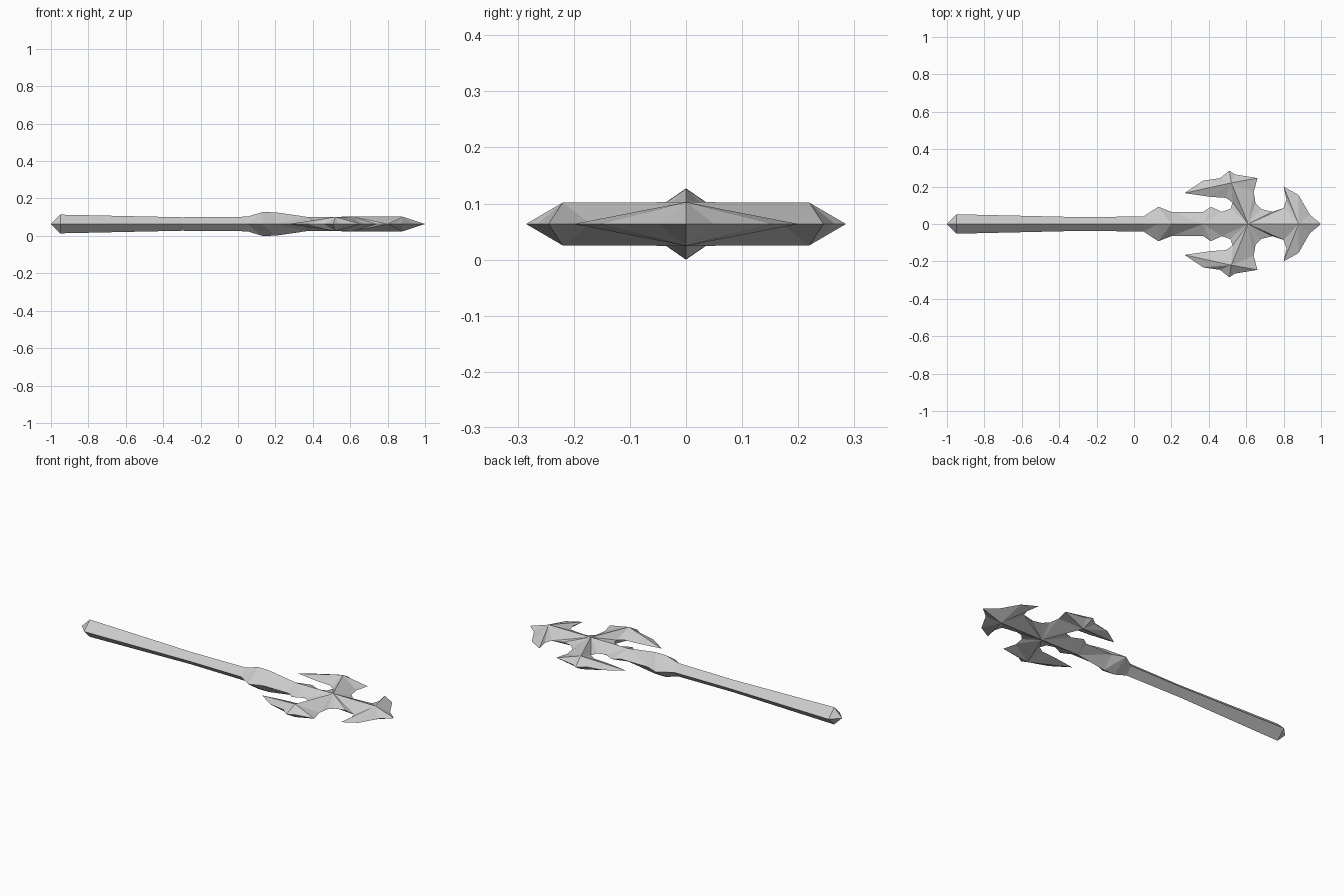
import bpy
import bmesh

MID = 0.0635  # height of the symmetry plane

cube = bpy.data.objects.get("Cube")
if cube:
    bpy.data.objects.remove(cube, do_unlink=True)

steel = bpy.data.materials.new("pale grey")
steel.use_nodes = True
grey = (0.6, 0.6, 0.6, 1)
steel.diffuse_color = grey
steel.node_tree.nodes["Principled BSDF"].inputs["Base Color"].default_value = grey


def faceted_part(name, fans):
    """Each fan is a ridge point and the rim points that slope down from it."""
    bm = bmesh.new()
    last_peak = last_rim = None
    for ridge, rim in fans:
        # reuse a ridge point that is visited twice
        peak = next((v for v in bm.verts if tuple(v.co) == tuple(bm_co(ridge))), None)
        peak = peak or bm.verts.new(ridge)
        if last_rim:
            bm.faces.new((peak, last_rim, last_peak))
        for x, y in rim:
            vert = bm.verts.new((x, y, 0))
            if last_rim:
                bm.faces.new((peak, vert, last_rim))
            last_rim = vert
        last_peak = peak
    mesh = bpy.data.meshes.new(name)
    bm.to_mesh(mesh)
    bm.free()
    mesh.materials.append(steel)
    obj = bpy.data.objects.new(name, mesh)
    obj.location.z = MID
    bpy.context.collection.objects.link(obj)
    mirror = obj.modifiers.new("mirror halves", 'MIRROR')
    mirror.use_axis = (False, True, True)
    mirror.merge_threshold = 0.0005
    return obj


def bm_co(point):
    from mathutils import Vector
    return Vector(point)


# Ridge points shared between neighbouring parts
shaft_end = (0.05, 0, 0.039)
collar_end = (0.37, 0, 0.038)
hub = (0.61, 0, 0.039)
prong_peak = (0.52, 0.22, 0.038)
tip_peak = (0.88, 0, 0.039)
shaft_rim = (0.05, 0.04)
collar_rim = (0.37, 0.065)

# Long tapered handle with a pointed butt
faceted_part("shaft", [
    ((-0.95, 0, 0.05), [(-1, 0), (-0.95, 0.052)]),
    ((-0.3, 0, 0.036), [(-0.3, 0.037)]),
    (shaft_end, [shaft_rim]),
])

# Swollen collar below the head
faceted_part("collar", [
    (shaft_end, [shaft_rim]),
    ((0.13, 0, 0.0635), [(0.13, 0.092)]),
    ((0.2, 0, 0.0625), [(0.2, 0.065)]),
    (collar_end, [collar_rim]),
])

# Head with two swept-back side prongs and a flared tip
faceted_part("spear_head", [
    (collar_end, [collar_rim, (0.41, 0.092), (0.47, 0.065)]),
    (hub, [(0.515, 0.08), (0.527, 0.115)]),
    (prong_peak, [(0.49, 0.14), (0.41, 0.145), (0.27, 0.165), (0.37, 0.232),
                  (0.46, 0.245), (0.51, 0.285), (0.54, 0.265), (0.66, 0.245),
                  (0.64, 0.17)]),
    (hub, [(0.65, 0.11), (0.68, 0.08), (0.74, 0.065), (0.8, 0.085)]),
    (tip_peak, [(0.815, 0.13), (0.8, 0.2), (0.88, 0.155), (0.94, 0.05), (1, 0)]),
])
